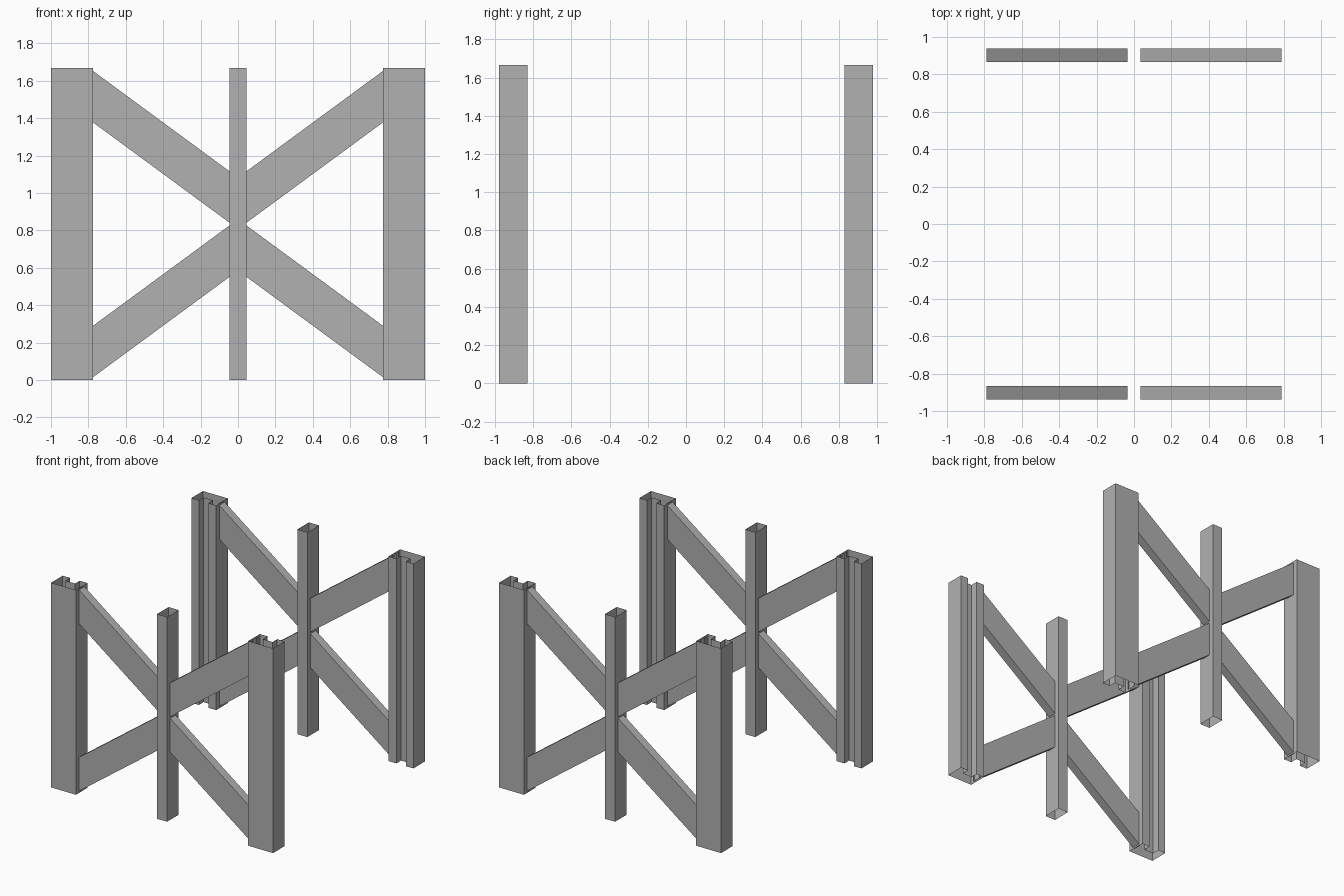
import bpy

if "Cube" in bpy.data.objects:
    bpy.data.objects.remove(bpy.data.objects["Cube"])

H = 1.667          # overall height
Y0, Y1 = 0.828, 0.977   # inner and outer depth of the frame posts

# Dark grey finish shared by every part
grey = bpy.data.materials.new("dark_grey")
grey.diffuse_color = (0.44, 0.44, 0.44, 1)
grey.use_nodes = True
grey.node_tree.nodes["Principled BSDF"].inputs["Base Color"].default_value = grey.diffuse_color


def sleeve(name, start, end):
    """Open-ended sheet tube between two matching rings of points."""
    n = len(start)
    faces = [(i, (i + 1) % n, n + (i + 1) % n, n + i) for i in range(n)]
    mesh = bpy.data.meshes.new(name)
    mesh.from_pydata(start + end, [], faces)
    mesh.materials.append(grey)
    obj = bpy.data.objects.new(name, mesh)
    bpy.context.collection.objects.link(obj)
    return obj


def extrude_up(name, profile):
    return sleeve(name, [(x, y, 0) for x, y in profile],
                  [(x, y, H) for x, y in profile])


# Corner post section: box with a groove in its inward face
post = [(0.776, Y1), (0.776, Y0), (0.847, Y0), (0.847, Y0 + 0.06),
        (0.933, Y0 + 0.06), (0.933, Y0), (1.0, Y0), (1.0, Y1)]
# Slim centre post section
slim = [(-0.045, Y0), (0.045, Y0), (0.045, Y1), (-0.045, Y1)]

for sy, side in ((-1, "front"), (1, "back")):
    extrude_up(f"{side}_centre_post", [(x, sy * y) for x, y in slim])
    for sx, hand in ((-1, "left"), (1, "right")):
        extrude_up(f"{side}_{hand}_corner_post",
                   [(sx * x, sy * y) for x, y in post])
        # Diagonal braces, cut vertically at the posts
        for sz, level in ((1, "upper"), (-1, "lower")):
            def ring(x):
                low = H / 2 + 0.007 + 0.735 * (x - 0.045)
                return [(sx * x, sy * y, H / 2 + sz * (z - H / 2))
                        for y, z in ((0.867, low), (0.937, low),
                                     (0.937, low + 0.275), (0.867, low + 0.275))]
            sleeve(f"{side}_{hand}_{level}_brace", ring(0.035), ring(0.788))
